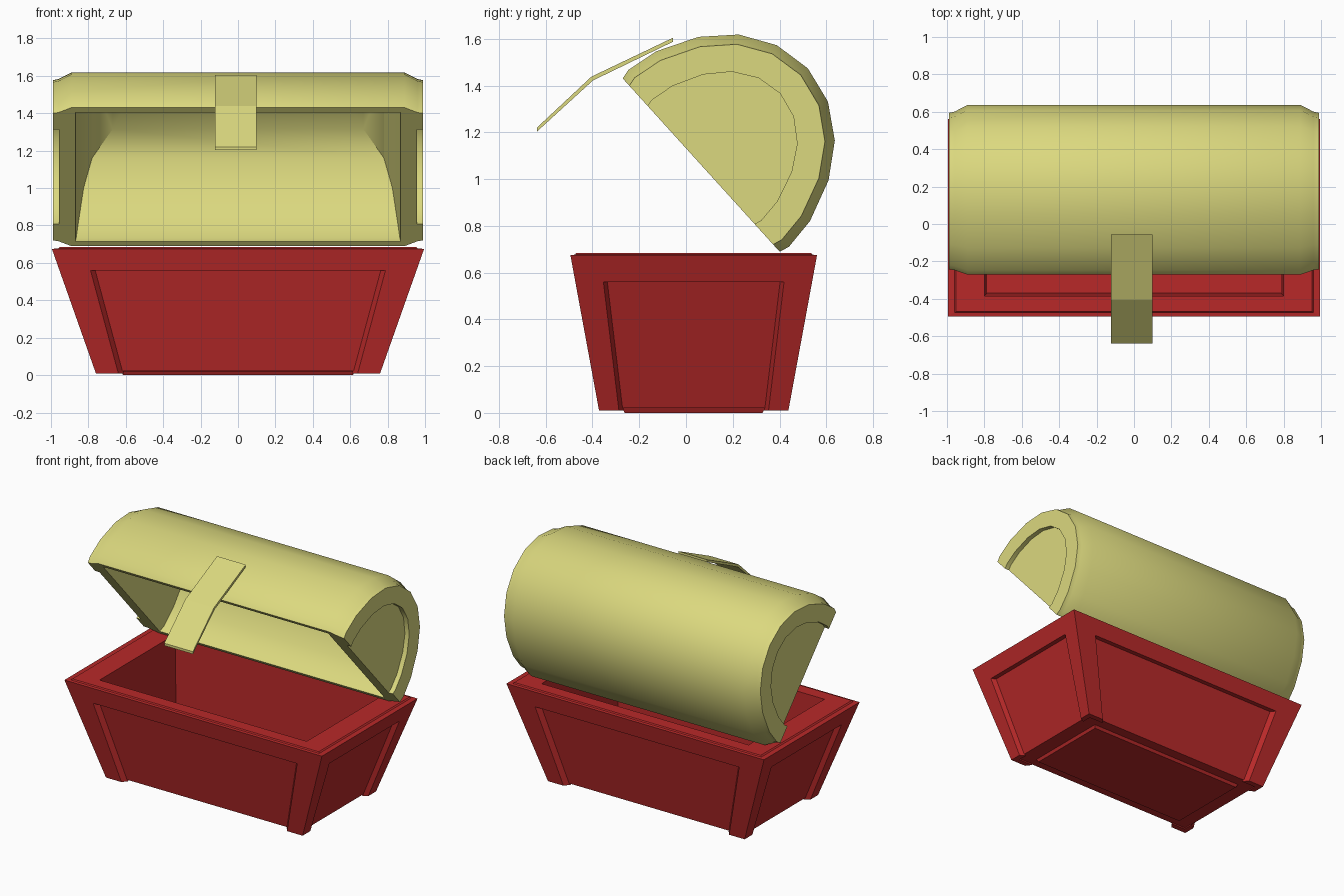
import bpy, bmesh

if "Cube" in bpy.data.objects:
    bpy.data.objects.remove(bpy.data.objects["Cube"])


def material(name, rgb):
    m = bpy.data.materials.new(name)
    m.diffuse_color = (*rgb, 1)
    m.use_nodes = True
    m.node_tree.nodes["Principled BSDF"].inputs["Base Color"].default_value = m.diffuse_color
    return m


RED = material("red_paint", (0.48, 0.022, 0.022))
YELLOW = material("pale_yellow", (0.71, 0.69, 0.21))


def loft(name, rings, mat, strip_caps=False):
    """Skin closed rings of points and cap both ends."""
    bm = bmesh.new()
    vs = [[bm.verts.new(p) for p in r] for r in rings]
    n = len(rings[0])
    for a, b in zip(vs, vs[1:]):
        for i in range(n):
            j = (i + 1) % n
            bm.faces.new((a[i], a[j], b[j], b[i]))
    for r in (vs[0], vs[-1]):
        if strip_caps:
            for i in range((n - 1) // 2):
                f = dict.fromkeys((r[i], r[i + 1], r[n - 2 - i], r[n - 1 - i]))
                bm.faces.new(list(f))
        else:
            bm.faces.new(r)
    bmesh.ops.recalc_face_normals(bm, faces=bm.faces[:])
    me = bpy.data.meshes.new(name)
    bm.to_mesh(me)
    bm.free()
    me.materials.append(mat)
    ob = bpy.data.objects.new(name, me)
    bpy.context.collection.objects.link(ob)
    return ob


def activate(ob):
    bpy.ops.object.select_all(action='DESELECT')
    ob.select_set(True)
    bpy.context.view_layer.objects.active = ob


def cut(ob, cutter):
    cutter.hide_render = True
    m = ob.modifiers.new("cut", 'BOOLEAN')
    m.operation, m.solver, m.object = 'DIFFERENCE', 'EXACT', cutter
    activate(ob)
    bpy.ops.object.modifier_apply(modifier=m.name)
    bpy.data.objects.remove(cutter)


# Chest body: tapered box with recessed panels, a rim and a hollow
CY = 0.033
DEPTH = 0.032


def outer(z):
    t = (z - 0.01) / 0.665
    return 0.76 + 0.235 * t, 0.405 + 0.1225 * t


def rect(z, hx, hy):
    return [(sx * hx, CY + sy * hy, z) for sx, sy in ((-1, -1), (1, -1), (1, 1), (-1, 1))]


def panel(z):
    hx, hy = outer(z)
    return rect(z, hx - DEPTH, hy - DEPTH)


loft("chest_body", [
    rect(0, 0.615, 0.295), rect(0.02, 0.625, 0.305),
    panel(0.021), panel(0.56),
    rect(0.56, *outer(0.56)), rect(0.675, *outer(0.675)),
    rect(0.677, 0.96, 0.507), rect(0.685, 0.952, 0.502),
    rect(0.685, 0.80, 0.418), rect(0.20, 0.785, 0.403)], RED)


# Corner posts: L-shaped section, running from the rim down to the feet
def post_ring(z, ix, iy, sx, sy):
    ox, oy = outer(z)
    d = DEPTH + 0.006
    pts = [(ox, oy), (ix, oy), (ix - 0.03, oy - d), (ox - d, oy - d),
           (ox - d, iy - 0.02), (ox, iy)]
    return [(sx * x, CY + sy * y, z) for x, y in pts]


for fb, sy in (("front", -1), ("back", 1)):
    for lr, sx in (("left", -1), ("right", 1)):
        loft(f"{fb}_{lr}_post", [post_ring(0.01, 0.64, 0.32, sx, sy),
                                 post_ring(0.565, 0.79, 0.387, sx, sy)], RED)

# Lid: half barrel, local y across the opening and local z up to the crown
HALF = [(0.5, 0), (0.511, 0.043), (0.49, 0.184), (0.414, 0.36),
        (0.306, 0.494), (0.163, 0.584)]
PROFILE = [(-a, b) for a, b in HALF] + [(0, 0.616)] + [(a, b) for a, b in HALF[::-1]]


def arc(x, inset):
    return [(x, a * (1 - inset / 0.5), b * (1 - inset / 0.616)) for a, b in PROFILE]


ENDS = [(0.89, 0), (0.96, 0.036), (0.99, 0.042)]
lid = loft("lid", [arc(-x, d) for x, d in ENDS[::-1]] + [arc(x, d) for x, d in ENDS], YELLOW)

# Hollow inside the lid, with ends closing in towards the crown
XS = [0.87, 0.87, 0.865, 0.85, 0.825, 0.78, 0.67]
XS = XS + [0.60] + XS[::-1]
inner = [(a * 0.93, b * 0.94) for a, b in PROFILE]
inner = [(inner[0][0], -0.05)] + inner + [(inner[-1][0], -0.05)]
cut(lid, loft("hollow_cutter", [[(s * x, a, b) for x, (a, b) in zip(XS, inner)]
                                for s in (-1, 1)], YELLOW, True))

# Recessed panel in each end of the lid, open at the bottom
for s in (-1, 1):
    r = [(a * 0.68, b * 0.74) for a, b in PROFILE]
    r = [(r[0][0], -0.05)] + r + [(r[-1][0], -0.05)]
    cut(lid, loft("end_cutter", [[(s * x, a, b) for a, b in r] for x in (0.957, 1.1)], YELLOW))

lid.location = (0, 0.065, 1.06)
lid.rotation_euler.x = -0.8347
activate(lid)
bpy.ops.object.shade_smooth_by_angle(angle=0.48)

# Latch: bent strap on the front of the lid
strap = [(-0.638, 1.203), (-0.398, 1.422), (-0.055, 1.588),
         (-0.055, 1.605), (-0.405, 1.438), (-0.638, 1.22)]
loft("latch", [[(x, y, z) for y, z in strap] for x in (-0.123, 0.098)], YELLOW)
